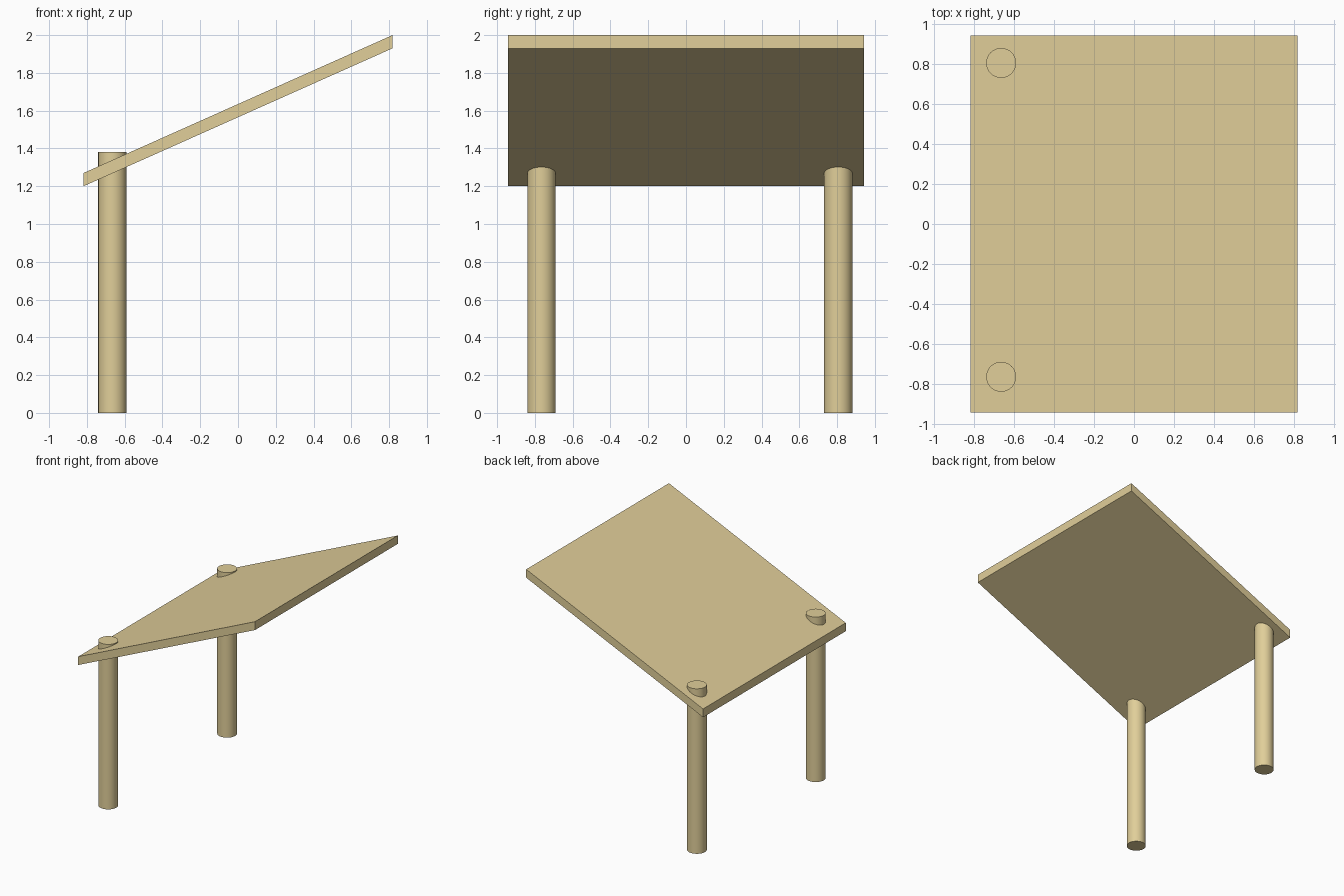
import bpy, bmesh

if "Cube" in bpy.data.objects:
    bpy.data.objects.remove(bpy.data.objects["Cube"])

wood = bpy.data.materials.new("pale_wood")
wood.diffuse_color = (0.75, 0.62, 0.32, 1)
wood.use_nodes = True
wood.node_tree.nodes["Principled BSDF"].inputs["Base Color"].default_value = wood.diffuse_color


# Sloping roof panel: side profile with plumb-cut ends, extruded along y
def roof_panel(profile, y0, y1):
    bm = bmesh.new()
    face = bm.faces.new([bm.verts.new((x, y0, z)) for x, z in profile])
    ext = bmesh.ops.extrude_face_region(bm, geom=[face])
    moved = [g for g in ext["geom"] if isinstance(g, bmesh.types.BMVert)]
    bmesh.ops.translate(bm, verts=moved, vec=(0, y1 - y0, 0))
    bmesh.ops.recalc_face_normals(bm, faces=bm.faces)
    mesh = bpy.data.meshes.new("roof_panel")
    bm.to_mesh(mesh)
    bm.free()
    obj = bpy.data.objects.new("roof_panel", mesh)
    bpy.context.collection.objects.link(obj)
    mesh.materials.append(wood)


# Round post standing on the ground and poking through the panel
def post(name, x, y, radius, height):
    bpy.ops.mesh.primitive_cylinder_add(vertices=32, radius=radius, depth=height,
                                        location=(x, y, height / 2))
    obj = bpy.context.object
    obj.name = name
    obj.data.materials.append(wood)
    bpy.ops.object.shade_smooth_by_angle()


roof_panel([(-0.818, 1.2), (0.818, 1.93), (0.818, 2.0), (-0.818, 1.27)], -0.943, 0.943)
for name, y in (("front_post", -0.765), ("back_post", 0.806)):
    post(name, -0.665, y, 0.075, 1.38)
